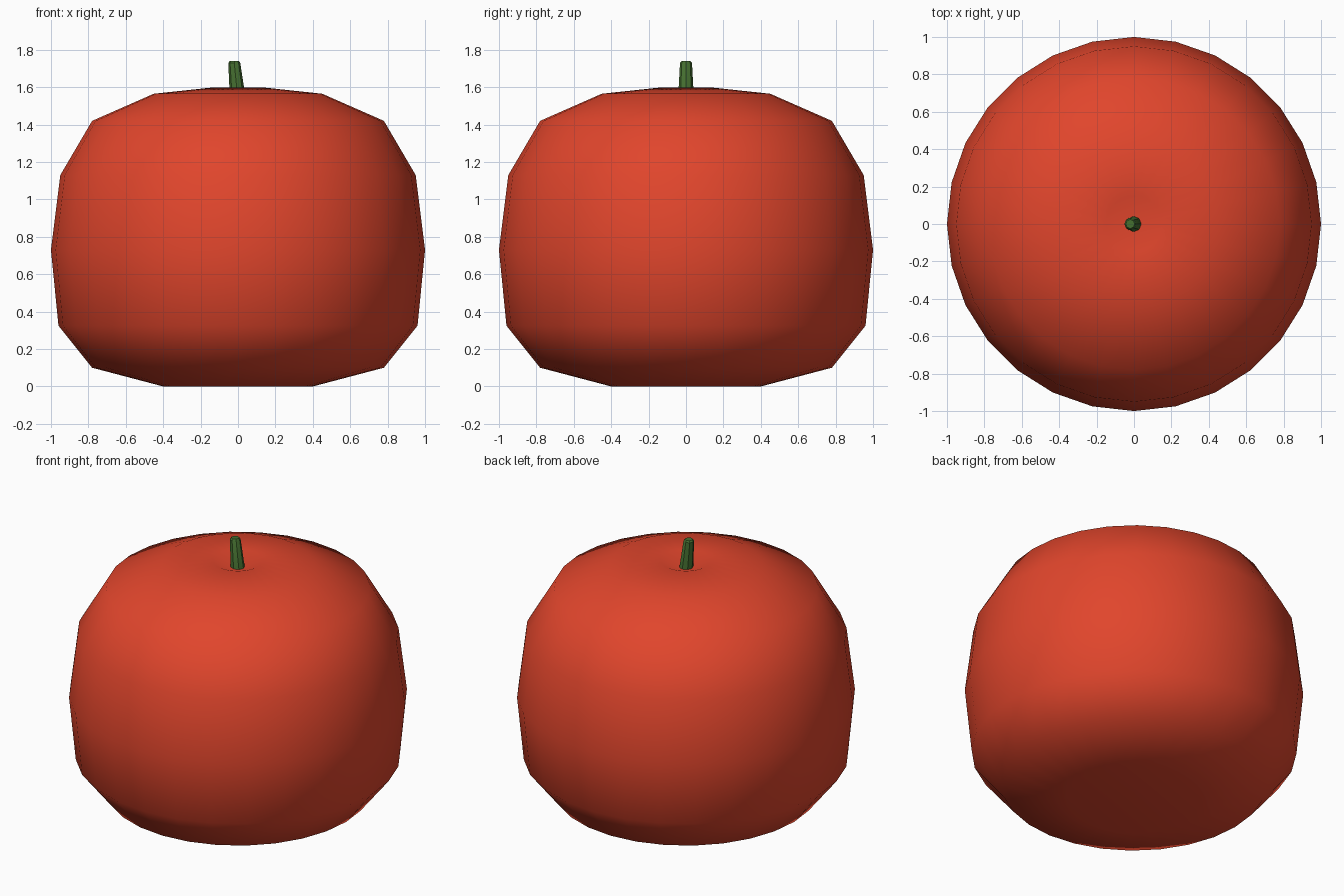
import bpy
import math

if "Cube" in bpy.data.objects:
    bpy.data.objects.remove(bpy.data.objects["Cube"])


def loft(name, rings, sides, color):
    """Skin circular rings (x offset, radius, z); zero radius makes a pole."""
    verts, faces, loops = [], [], []
    for x, r, z in rings:
        n = sides if r > 0 else 1
        loops.append([len(verts) + i for i in range(n)])
        for i in range(n):
            a = 2 * math.pi * i / sides
            verts.append((x + r * math.cos(a), r * math.sin(a), z))
    for lo, hi in zip(loops, loops[1:]):
        for i in range(sides):
            j = (i + 1) % sides
            if len(lo) == 1:
                faces.append((lo[0], hi[j], hi[i]))
            elif len(hi) == 1:
                faces.append((lo[i], lo[j], hi[0]))
            else:
                faces.append((lo[i], lo[j], hi[j], hi[i]))
    mesh = bpy.data.meshes.new(name)
    mesh.from_pydata(verts, [], faces)
    mesh.shade_smooth()
    mat = bpy.data.materials.new(name + "_color")
    mat.diffuse_color = color
    mat.use_nodes = True
    mat.node_tree.nodes["Principled BSDF"].inputs["Base Color"].default_value = mat.diffuse_color
    mesh.materials.append(mat)
    obj = bpy.data.objects.new(name, mesh)
    bpy.context.collection.objects.link(obj)
    return obj


# Fruit body: squat lathe with a dimple at the top and a slight one below
profile = [(0, 0.03), (0.40, 0), (0.78, 0.10), (0.96, 0.325), (1.0, 0.73),
           (0.95, 1.13), (0.78, 1.42), (0.45, 1.565), (0.15, 1.597), (0, 1.54)]
loft("fruit_body", [(0, r, z) for r, z in profile], 28, (0.75, 0.06, 0.025, 1))

# Stem: short tapered stalk leaning to the left
stem = loft("stem", [(0, 0, 1.53), (0, 0.043, 1.53), (-0.02, 0.032, 1.73),
                     (-0.02, 0.024, 1.74), (-0.02, 0, 1.74)], 8, (0.06, 0.16, 0.03, 1))
bpy.context.view_layer.objects.active = stem
stem.select_set(True)
bpy.ops.object.shade_smooth_by_angle(angle=math.radians(35))
